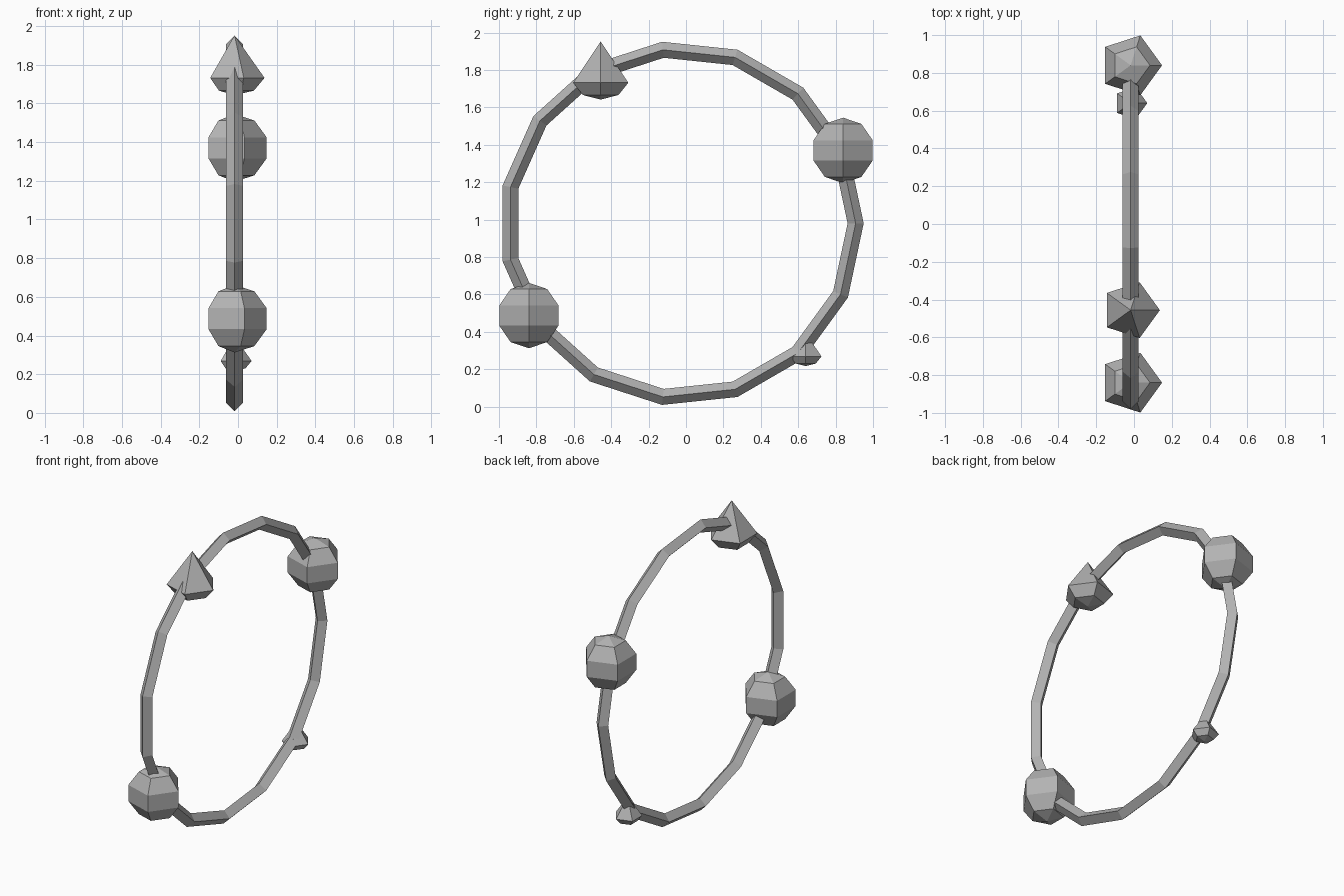
import bpy, bmesh, math

cube = bpy.data.objects.get("Cube")
if cube:
    bpy.data.objects.remove(cube, do_unlink=True)

metal = bpy.data.materials.new("grey")
metal.use_nodes = True
colour = (0.45, 0.45, 0.45, 1)
metal.diffuse_color = colour
metal.node_tree.nodes["Principled BSDF"].inputs["Base Color"].default_value = colour

X = -0.018  # plane of the hoop


def finish(name, bm, location):
    bmesh.ops.recalc_face_normals(bm, faces=bm.faces)
    mesh = bpy.data.meshes.new(name)
    bm.to_mesh(mesh)
    bm.free()
    mesh.materials.append(metal)
    obj = bpy.data.objects.new(name, mesh)
    obj.location = location
    bpy.context.collection.objects.link(obj)


def turned(name, location, profile, sides=5):
    """Solid with a point at each end, turned about z from (radius, height) pairs."""
    bm = bmesh.new()
    (_, low), *middle, (_, high) = profile
    bottom, top = bm.verts.new((0, 0, low)), bm.verts.new((0, 0, high))
    angles = [math.tau * i / sides for i in range(sides)]
    rings = [[bm.verts.new((r * math.cos(a), r * math.sin(a), z)) for a in angles]
             for r, z in middle]
    for i in range(sides):
        j = (i + 1) % sides
        bm.faces.new((bottom, rings[0][j], rings[0][i]))
        bm.faces.new((top, rings[-1][i], rings[-1][j]))
        for a, b in zip(rings, rings[1:]):
            bm.faces.new((a[i], a[j], b[j], b[i]))
    finish(name, bm, location)


def hoop(name, location, major, minor, segments=15, sides=4):
    """Faceted ring in the yz plane with a diamond section."""
    bm = bmesh.new()
    rings = []
    for i in range(segments):
        a = math.tau * i / segments
        ring = []
        for k in range(sides):
            t = math.tau * k / sides
            r = major + minor * math.cos(t)
            ring.append(bm.verts.new((minor * math.sin(t), r * math.cos(a), r * math.sin(a))))
        rings.append(ring)
    for i in range(segments):
        a, b = rings[i], rings[(i + 1) % segments]
        for k in range(sides):
            n = (k + 1) % sides
            bm.faces.new((a[k], a[n], b[n], b[k]))
    finish(name, bm, location)


# Hoop
hoop("hoop", (X, -0.026, 0.98), 0.933, 0.043)

# Round beads
R = 0.175
ball = [(R * math.sin(math.pi * k / 5), -R * math.cos(math.pi * k / 5)) for k in range(6)]
turned("rear_bead", (X, 0.84, 1.37), ball)
turned("front_bead", (X, -0.84, 0.487), ball)

# Pointed beads, measured from their lowest point
spike = [(0, 0), (0.1, 0.024), (0.155, 0.09), (0, 0.31)]
turned("large_pointed_bead", (X, -0.456, 1.642), spike)
turned("small_pointed_bead", (X, 0.64, 0.217), [(r * 0.57, z * 0.57) for r, z in spike])
